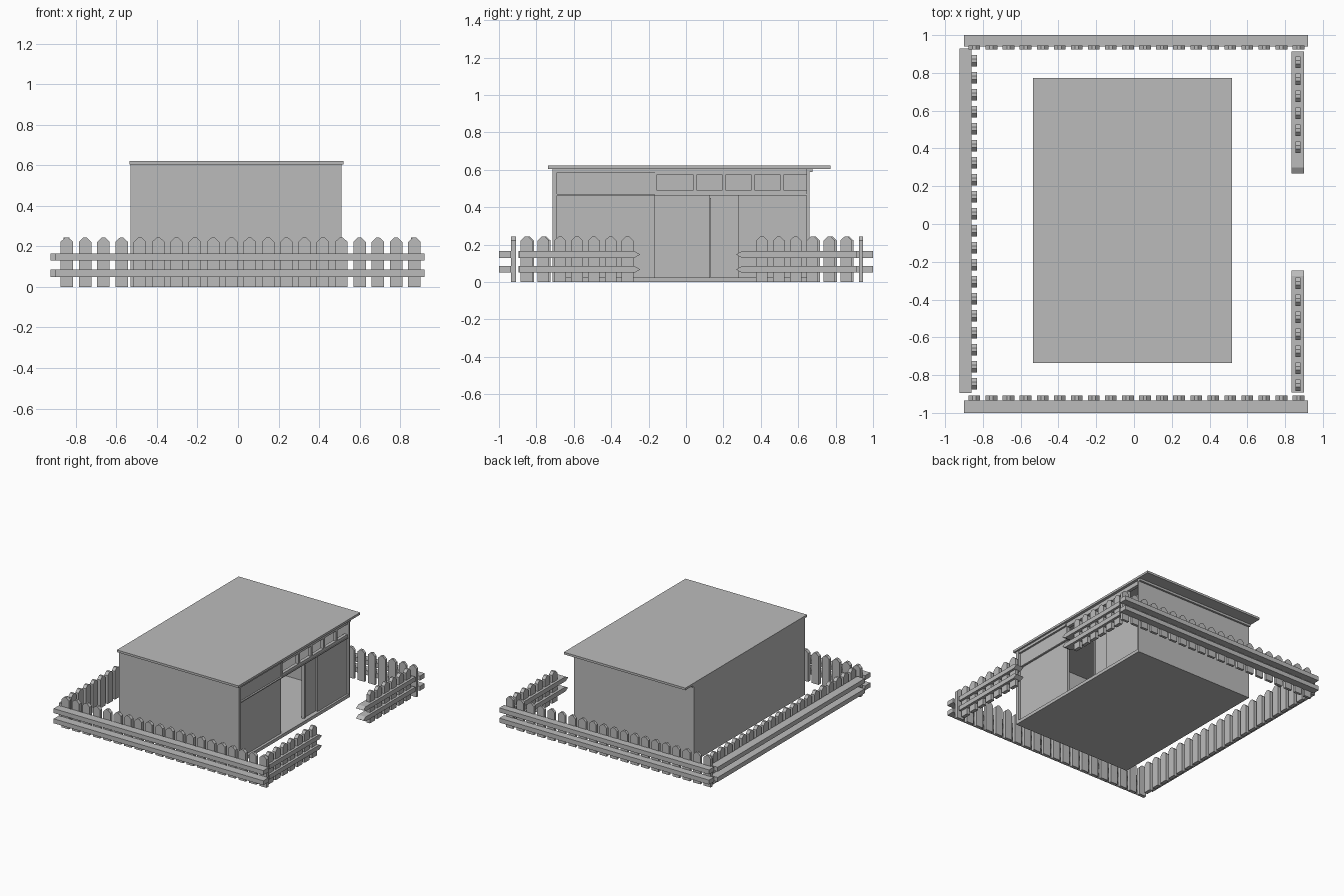
import bpy, bmesh
from mathutils import Matrix

if "Cube" in bpy.data.objects:
    bpy.data.objects.remove(bpy.data.objects["Cube"])

grey = bpy.data.materials.new("plain grey")
grey.diffuse_color = (0.5, 0.5, 0.5, 1)
grey.use_nodes = True
grey.node_tree.nodes["Principled BSDF"].inputs["Base Color"].default_value = grey.diffuse_color


def finish(name, bm):
    bmesh.ops.recalc_face_normals(bm, faces=bm.faces)
    me = bpy.data.meshes.new(name)
    bm.to_mesh(me)
    bm.free()
    me.materials.append(grey)
    ob = bpy.data.objects.new(name, me)
    bpy.context.collection.objects.link(ob)
    return ob


def add_box(bm, x0, x1, y0, y1, z0, z1):
    m = Matrix.Translation(((x0 + x1) / 2, (y0 + y1) / 2, (z0 + z1) / 2))
    m = m @ Matrix.Diagonal((x1 - x0, y1 - y0, z1 - z0, 1))
    bmesh.ops.create_cube(bm, size=1, matrix=m)


def boxes(name, *dims):
    bm = bmesh.new()
    for d in dims:
        add_box(bm, *d)
    return finish(name, bm)


def add_prism(bm, outline, offset):
    """Extrude a closed outline of 3D points along an offset."""
    face = bm.faces.new([bm.verts.new(p) for p in outline])
    ext = bmesh.ops.extrude_face_region(bm, geom=[face])["geom"]
    verts = [v for v in ext if isinstance(v, bmesh.types.BMVert)]
    bmesh.ops.translate(bm, verts=verts, vec=offset)


PICKET = [(-.031, 0), (.031, 0), (.031, .222), (.009, .243), (-.009, .243), (-.031, .222)]
RAIL_Z = [(.05, .085), (.13, .165)]


def pickets(name, axis, centres, lo, hi):
    """Row of pointed boards; axis is the direction in which the row runs."""
    bm = bmesh.new()
    for c in centres:
        if axis == "x":
            add_prism(bm, [(c + u, lo, z) for u, z in PICKET], (0, hi - lo, 0))
        else:
            add_prism(bm, [(lo, c + u, z) for u, z in PICKET], (hi - lo, 0, 0))
    return finish(name, bm)


# House shell: floor, roof and three plain walls
boxes("floor", (-.53, .51, -.715, .66, 0, .025))
boxes("roof", (-.535, .52, -.737, .772, .605, .622))
boxes("side_wall_near", (-.53, .51, -.715, -.69, .025, .605))
boxes("side_wall_far", (-.53, .51, .645, .66, .025, .605))
boxes("rear_wall", (-.53, -.51, -.69, .645, .025, .605))
boxes("roof_bracket", (-.53, .51, .66, .675, .588, .605))

# Entrance side: solid panels around an open doorway
boxes("wall_panel", (.47, .49, -.69, -.165, .025, .462))
boxes("upper_panel", (.47, .49, -.69, -.165, .468, .585))
boxes("top_beam", (.47, .505, -.69, -.165, .585, .605))
boxes("ledge", (.47, .503, -.69, .645, .462, .470))
boxes("sliding_door", (.462, .476, .125, .29, .025, .462))
boxes("door_edge", (.462, .49, .125, .134, .03, .45))
boxes("fixed_panel", (.478, .494, .282, .645, .025, .462))

# Strip of five open windows above the door
edges = [-.165, .048, .203, .358, .513, .652]
bars = [(.472, .498, max(e - .008, -.165), min(e + .008, .646), .492, .572) for e in edges]
boxes("window_frame", (.472, .498, -.165, .646, .470, .492),
      (.472, .498, -.165, .646, .572, .605), *bars)

# Long fence runs on three sides
row_x = [-.845 + .0903 * i for i in range(20)]
row_y = [-.845 + .09 * i for i in range(20)]
pickets("front_pickets", "x", row_x, -.935, -.908)
pickets("back_pickets", "x", row_x, .925, .945)
pickets("left_pickets", "y", row_y, -.86, -.832)
boxes("front_rails", *[(-.90, .92, -1, -.935, a, b) for a, b in RAIL_Z])
boxes("back_rails", *[(-.90, .92, .94, 1, a, b) for a, b in RAIL_Z])
boxes("left_rails", *[(-.925, -.86, -.895, .928, a, b) for a, b in RAIL_Z])

# Entrance fence: two short runs with pointed rail ends
for name, outer, tip, first, count in (("near", -.892, -.245, -.853, 7),
                                       ("far", .912, .268, .406, 6)):
    pickets(f"gate_pickets_{name}", "y", [first + .09 * i for i in range(count)], .854, .882)
    bm = bmesh.new()
    neck = tip + (.03 if outer > tip else -.03)
    for a, b in RAIL_Z:
        add_prism(bm, [(.835, outer, a), (.835, neck, a), (.835, tip, (a + b) / 2),
                       (.835, neck, b), (.835, outer, b)], (.065, 0, 0))
    finish(f"gate_rails_{name}", bm)
